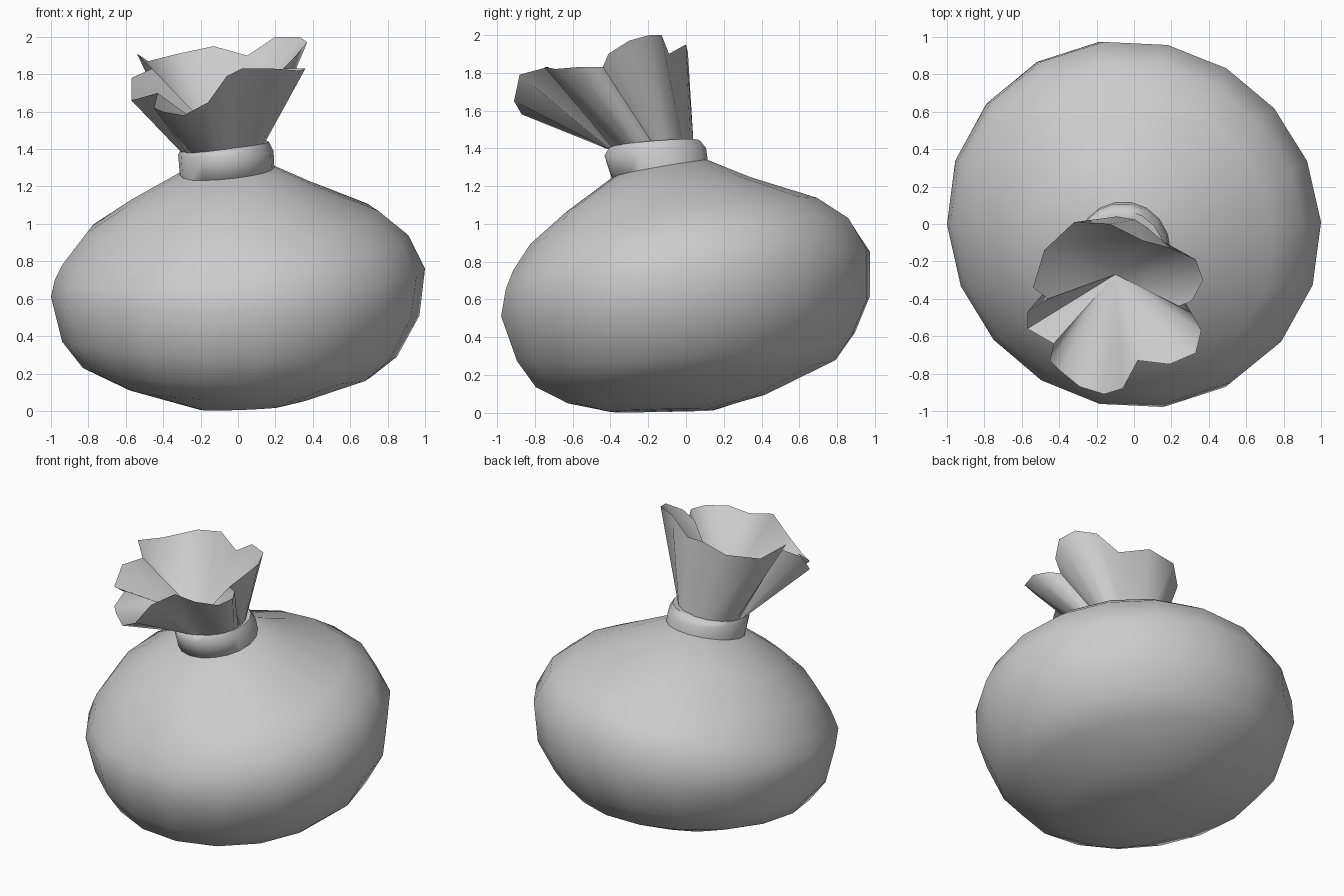
import bpy, bmesh, math
from math import sin, cos, pi


def tilted_point(spec, a, squeeze=0.0):
    # Ring given by left, right, front and back extremes with their heights
    xl, zl, xr, zr, yf, zf, yb, zb = spec
    c, s = cos(a), sin(a)
    k = 1 - squeeze * sin(2 * a)      # slight diagonal squash
    x = (xl + xr) / 2 + (xr - xl) / 2 * c * k
    y = (yf + yb) / 2 + (yb - yf) / 2 * s * k
    z = ((zl + zr) * c * c + (zf + zb) * s * s + (zr - zl) * c + (zb - zf) * s) / 2
    return (x, y, z)


def loft(name, rings, cap_start=False, cap_end=False, tip=None, angle=50):
    # All rings run anticlockwise from above, so the faces point outwards
    bm = bmesh.new()
    loops = [[bm.verts.new(p) for p in r] for r in rings]
    n = len(loops[0])
    for lo, hi in zip(loops, loops[1:]):
        for i in range(n):
            j = (i + 1) % n
            bm.faces.new((lo[i], lo[j], hi[j], hi[i]))
    if cap_start:
        bm.faces.new(loops[0][::-1])
    if cap_end:
        bm.faces.new(loops[-1])
    if tip:
        t = bm.verts.new(tip)
        for i in range(n):
            bm.faces.new((loops[-1][i], loops[-1][(i + 1) % n], t))
    me = bpy.data.meshes.new(name)
    bm.to_mesh(me)
    bm.free()
    ob = bpy.data.objects.new(name, me)
    bpy.context.collection.objects.link(ob)
    bpy.ops.object.select_all(action='DESELECT')
    ob.select_set(True)
    bpy.context.view_layer.objects.active = ob
    bpy.ops.object.shade_smooth_by_angle(angle=math.radians(angle))
    return ob


SIDES = 18
angles = [2 * pi * i / SIDES for i in range(SIDES)]

# Bulging sack body, leaning slightly
body = [
    (-.20, .005, .22, .02, -.40, .005, .15, .015),
    (-.58, .11, .38, .06, -.63, .055, .43, .10),
    (-.83, .23, .71, .18, -.80, .14, .80, .28),
    (-.94, .37, .85, .29, -.90, .28, .90, .42),
    (-1.0, .61, .97, .51, -.985, .52, .98, .61),
    (-.98, .70, 1.0, .76, -.96, .65, .98, .86),
    (-.94, .78, .91, .94, -.92, .74, .88, 1.02),
    (-.81, .95, .75, 1.07, -.83, .88, .71, 1.13),
    (-.60, 1.09, .42, 1.20, -.64, 1.05, .35, 1.24),
    (-.30, 1.27, .18, 1.31, -.38, 1.25, .11, 1.34),
]
loft("sack_body", [[tilted_point(r, a, .025) for a in angles] for r in body],
     cap_start=True, cap_end=True, angle=60)

# Tie band around the neck
band = [
    (-.29, 1.25, .17, 1.28, -.37, 1.23, .10, 1.32),
    (-.31, 1.25, .195, 1.29, -.395, 1.24, .12, 1.33),
    (-.32, 1.37, .19, 1.39, -.435, 1.36, .11, 1.40),
    (-.31, 1.39, .165, 1.44, -.41, 1.40, .075, 1.44),
    (-.26, 1.39, .11, 1.43, -.35, 1.40, .02, 1.43),
]
loft("tie_band", [[tilted_point(r, a) for a in angles] for r in band], angle=60)

# Ruffled mouth: irregular rim, outer skirt and inner funnel
rim = [
    (.37, -.30, 1.97), (.33, -.19, 2.0), (.20, -.13, 2.0), (.05, -.09, 1.90),
    (-.13, 0, 1.95), (-.32, .01, 1.91), (-.48, -.14, 1.87), (-.54, -.34, 1.91),
    (-.46, -.40, 1.83), (-.57, -.47, 1.78), (-.57, -.56, 1.66), (-.43, -.64, 1.70),
    (-.45, -.73, 1.62), (-.40, -.78, 1.60), (-.29, -.87, 1.58), (-.16, -.91, 1.65),
    (-.06, -.88, 1.79), (.02, -.73, 1.83), (.19, -.75, 1.83), (.33, -.69, 1.82),
    (.36, -.57, 1.83), (.31, -.48, 1.83), (.24, -.44, 1.83), (.31, -.41, 1.90),
]
neck = (-.30, 1.38, .14, 1.42, -.40, 1.39, .04, 1.43)
rim_angles = [math.atan2(y + .45, x + .10) for x, y, z in rim]
loft("ruffled_mouth", [[tilted_point(neck, a) for a in rim_angles], rim],
     tip=(-.10, -.27, 1.46), angle=60)
